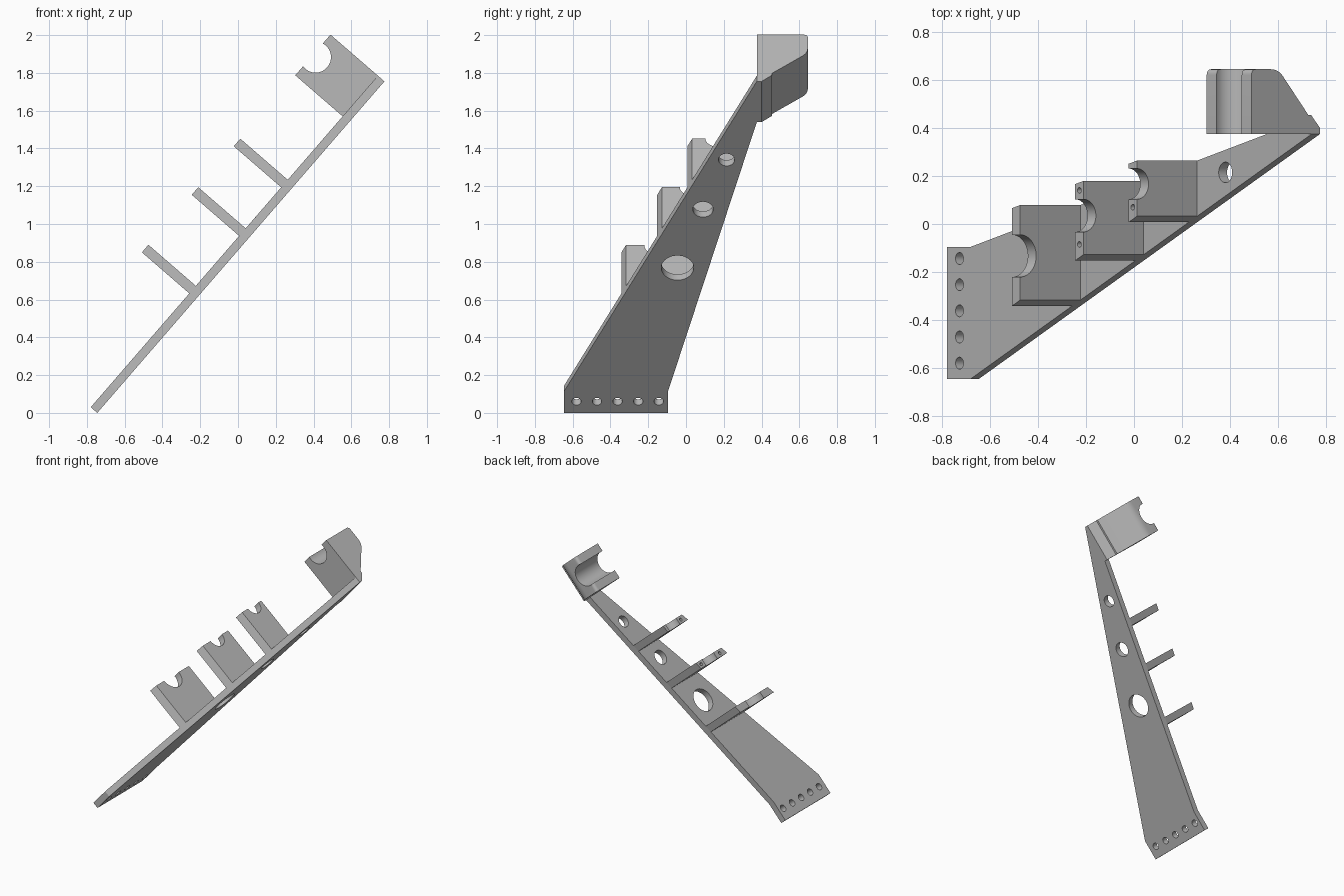
import bpy, bmesh
from math import radians
from mathutils import Matrix, Vector

cube = bpy.data.objects.get("Cube")
if cube:
    bpy.data.objects.remove(cube)

grey = bpy.data.materials.new("plain grey")
grey.use_nodes = True
colour = (0.48, 0.48, 0.48, 1)
grey.diffuse_color = colour
grey.node_tree.nodes["Principled BSDF"].inputs["Base Color"].default_value = colour

# Sloping frame shared by all parts: X up the slope, Y back, Z away from the plate
FRAME = Matrix.Translation((-0.745, 0, 0)) @ Matrix.Rotation(radians(-49.1), 4, 'Y')
LENGTH, THICK, TIP = 2.322, 0.046, 0.378
SHOULDER, HEAD = 0.152, 2.037


def front_edge(s):
    return -0.645 + (s - SHOULDER) * 1.02 / (LENGTH - SHOULDER)


def back_edge(s):
    return -0.095 + (s - SHOULDER) * 0.47 / (HEAD - SHOULDER)


def add(name, bm):
    bmesh.ops.recalc_face_normals(bm, faces=bm.faces)
    mesh = bpy.data.meshes.new(name)
    bm.to_mesh(mesh)
    bm.free()
    obj = bpy.data.objects.new(name, mesh)
    bpy.context.collection.objects.link(obj)
    obj.matrix_world = FRAME
    mesh.materials.append(grey)
    return obj


def prism(name, outline, sweep):
    bm = bmesh.new()
    face = bm.faces.new([bm.verts.new(p) for p in outline])
    new = bmesh.ops.extrude_face_region(bm, geom=[face])["geom"]
    verts = [v for v in new if isinstance(v, bmesh.types.BMVert)]
    bmesh.ops.translate(bm, verts=verts, vec=sweep)
    return add(name, bm)


def drill(obj, centre, radius, depth, axis):
    # Cut a round hole along one axis of the sloping frame
    turn = Vector((0, 0, 1)).rotation_difference(Vector(axis)).to_matrix().to_4x4()
    bm = bmesh.new()
    bmesh.ops.create_cone(bm, cap_ends=True, segments=48, radius1=radius,
                          radius2=radius, depth=depth,
                          matrix=Matrix.Translation(centre) @ turn)
    cutter = add("cutter", bm)
    cutter.hide_render = True
    mod = obj.modifiers.new("hole", 'BOOLEAN')
    mod.operation, mod.solver, mod.object = 'DIFFERENCE', 'EXACT', cutter
    bpy.context.view_layer.objects.active = obj
    bpy.ops.object.modifier_apply(modifier=mod.name)
    bpy.data.objects.remove(cutter)


def finish(obj):
    bpy.ops.object.select_all(action='DESELECT')
    obj.select_set(True)
    bpy.context.view_layer.objects.active = obj
    bpy.ops.object.shade_smooth_by_angle(angle=radians(25))


def rounded(before, corner, after, radius, steps=6):
    # Round a corner of a profile
    a, b, c = Vector(before), Vector(corner), Vector(after)
    p = b + (a - b).normalized() * radius
    q = b + (c - b).normalized() * radius
    ts = [i / steps for i in range(steps + 1)]
    return [p * (1 - t) ** 2 + b * 2 * t * (1 - t) + q * t * t for t in ts]


# Tapered back plate
plate = prism("back_plate", [
    (0, front_edge(SHOULDER), 0), (SHOULDER, front_edge(SHOULDER), 0),
    (LENGTH, front_edge(LENGTH), 0), (HEAD, back_edge(HEAD), 0),
    (SHOULDER, back_edge(SHOULDER), 0), (0, back_edge(SHOULDER), 0)], (0, 0, THICK))
for i in range(5):
    drill(plate, (0.08, -0.58 + i * 0.109, 0), 0.025, 1, (0, 0, 1))
for s, y, r in ((1.016, -0.045, 0.086), (1.425, 0.09, 0.054), (1.773, 0.215, 0.043)):
    drill(plate, (s, y, 0), r, 1, (0, 0, 1))
finish(plate)

# Shelves with a round notch in the outer edge and small pin holes
shelves = (("lower_shelf", 0.797, -0.133, 0.088, ()),
           ("middle_shelf", 1.2, 0.035, 0.068, (-0.085, 0.14)),
           ("upper_shelf", 1.54, 0.167, 0.064, (0.07,)))
for name, s, y, r, pins in shelves:
    top = s + 0.053
    shelf = prism(name, [
        (s, front_edge(s), THICK), (top, front_edge(top), THICK),
        (top, back_edge(top), THICK), (s, back_edge(s), THICK)], (0, 0, TIP - THICK))
    drill(shelf, (s, y, TIP), r, 1, (1, 0, 0))
    for pin in pins:
        drill(shelf, (s + 0.0265, pin, TIP), 0.012, 0.16, (0, 0, 1))
    finish(shelf)

# Head block with a sloping back and a round cradle
front = 0.375
back = 0.645
low, high = (HEAD, back, 0.23), (HEAD, back, TIP)
step = (HEAD, 0.455, 0.065)
profile = [(HEAD, front, 0), (HEAD, 0.4, 0), (HEAD, 0.455, 0.05), step]
profile += rounded(step, low, high, 0.04)
profile += rounded(low, high, (HEAD, front, TIP), 0.025)
profile += [(HEAD, front, TIP)]
head = prism("head_block", profile, (LENGTH - HEAD, 0, 0))
drill(head, (2.18, 0.5, 0.36), 0.082, 1, (0, 1, 0))
finish(head)
